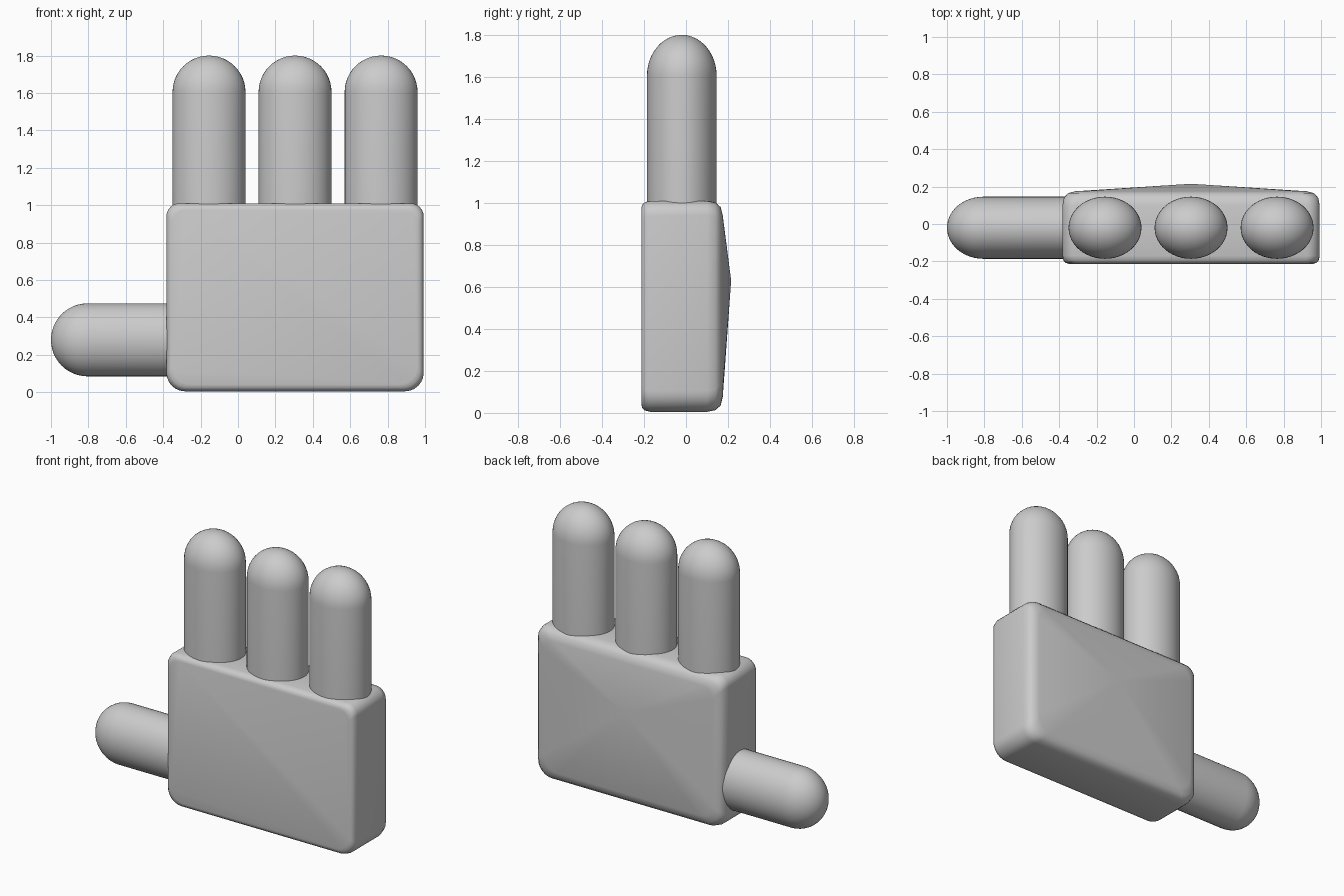
import bpy, bmesh, math
from mathutils import Matrix

if "Cube" in bpy.data.objects:
    bpy.data.objects.remove(bpy.data.objects["Cube"])

grey = bpy.data.materials.new("plain grey")
grey.diffuse_color = (0.6, 0.6, 0.6, 1)
grey.use_nodes = True
grey.node_tree.nodes["Principled BSDF"].inputs["Base Color"].default_value = grey.diffuse_color


def finish(name, bm, angle):
    bmesh.ops.recalc_face_normals(bm, faces=bm.faces)
    me = bpy.data.meshes.new(name)
    bm.to_mesh(me)
    bm.free()
    me.materials.append(grey)
    ob = bpy.data.objects.new(name, me)
    bpy.context.collection.objects.link(ob)
    bpy.context.view_layer.objects.active = ob
    ob.select_set(True)
    bpy.ops.object.shade_smooth_by_angle(angle=math.radians(angle))
    ob.select_set(False)
    return ob


def bridge(bm, a, b):
    for i in range(len(a)):
        j = (i + 1) % len(a)
        bm.faces.new((a[i], a[j], b[j], b[i]))


def finger(name, length, matrix):
    # oval tube along local z with a domed tip at z = length
    bm = bmesh.new()
    n, steps, rx, ry = 48, 12, 0.195, 0.166
    profile = [(1, 0)] + [(math.cos(t), length - rx + rx * math.sin(t))
                          for t in (math.pi / 2 * k / steps for k in range(steps))]
    rings = [[bm.verts.new((rx * r * math.cos(2 * math.pi * i / n),
                            ry * r * math.sin(2 * math.pi * i / n), z))
              for i in range(n)] for r, z in profile]
    for a, b in zip(rings, rings[1:]):
        bridge(bm, a, b)
    tip = bm.verts.new((0, 0, length))
    for i in range(n):
        bm.faces.new((rings[-1][i], rings[-1][(i + 1) % n], tip))
    bm.faces.new(rings[0][::-1])
    bm.transform(matrix)
    finish(name, bm, 40)


def outline(inset):
    # rounded rectangle in x-z, with wider rounding at the bottom
    x0, x1 = -0.383 + inset, 0.993 - inset
    z0, z1 = 0.005 + inset, 1.01 - inset
    pts = []
    for cx, cz, r, q in ((x1, z1, 0.07, 0), (x0, z1, 0.07, 1),
                         (x0, z0, 0.1, 2), (x1, z0, 0.1, 3)):
        ox = cx + (r if cx == x0 else -r)
        oz = cz + (r if cz == z0 else -r)
        for k in range(7):
            t = math.pi / 2 * (q + k / 6)
            pts.append((ox + r * math.cos(t), oz + r * math.sin(t)))
    return pts


# palm: stacked outlines from the flat front to the shallow peak at the back
bm = bmesh.new()
layers = ((-0.213, 0.035), (-0.208, 0.018), (-0.195, 0.006), (-0.17, 0),
          (0.10, 0), (0.14, 0.008), (0.165, 0.03), (0.175, 0.07))
rings = [[bm.verts.new((x, y, z)) for x, z in outline(i)] for y, i in layers]
for a, b in zip(rings, rings[1:]):
    bridge(bm, a, b)
bm.faces.new(rings[0])
peak = bm.verts.new((0.305, 0.215, 0.63))
for i in range(len(rings[-1])):
    bm.faces.new((rings[-1][i], rings[-1][(i + 1) % len(rings[-1])], peak))
finish("palm", bm, 50)

# three fingers and a sideways thumb
for k in range(3):
    finger(f"finger_{k + 1}", 0.87,
           Matrix.Translation((-0.155 + 0.46 * k, -0.02, 0.93)))
finger("thumb", 0.68, Matrix.Translation((-0.32, -0.02, 0.28))
       @ Matrix.Rotation(-math.pi / 2, 4, 'Y'))
